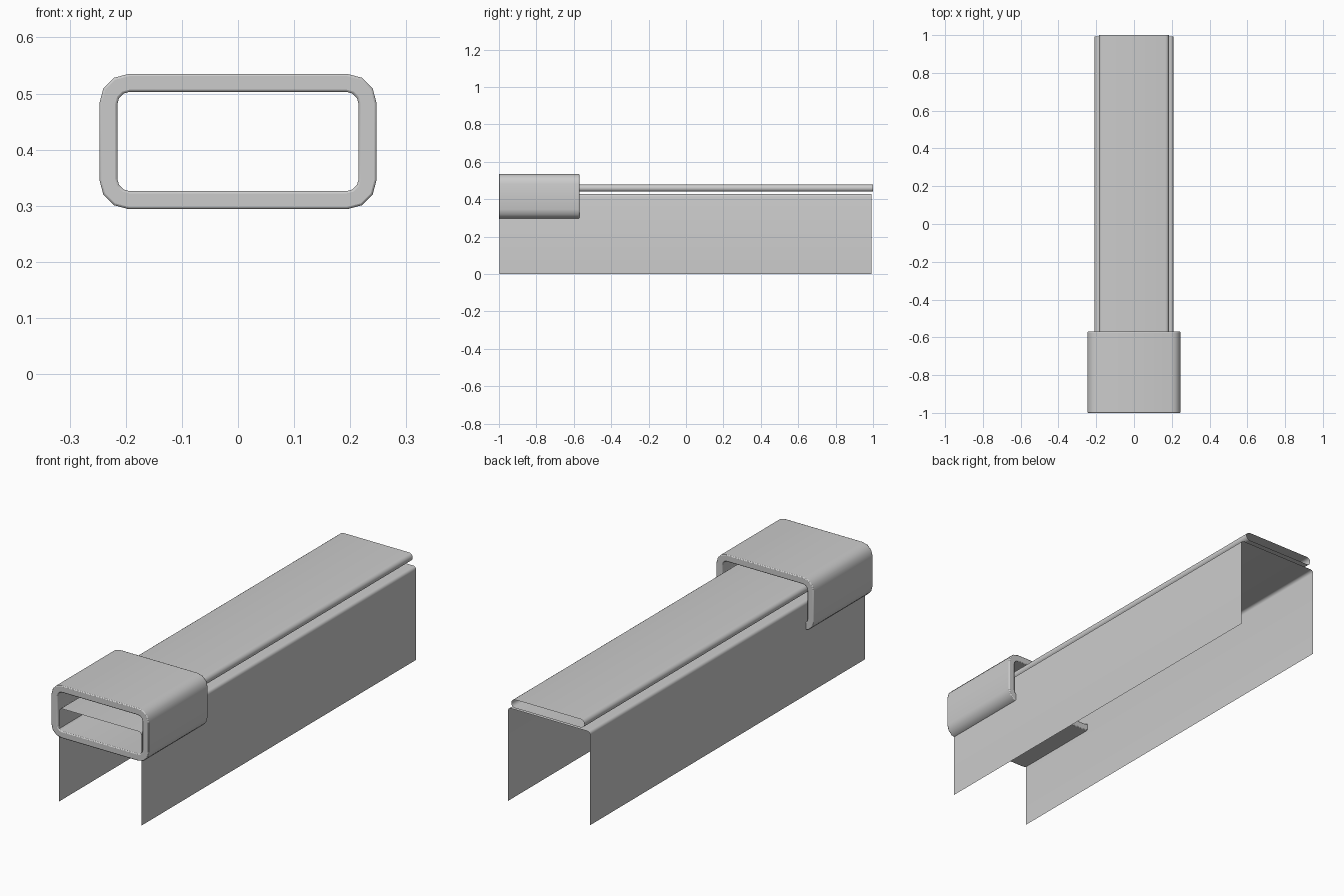
import bpy, bmesh, math

if "Cube" in bpy.data.objects:
    bpy.data.objects.remove(bpy.data.objects["Cube"])


def arc(cx, cz, r, a0, a1, n):
    """Points of an arc in the xz plane, angles in degrees."""
    return [(cx + r * math.cos(math.radians(a0 + (a1 - a0) * i / n)),
             cz + r * math.sin(math.radians(a0 + (a1 - a0) * i / n)))
            for i in range(n + 1)]


def rounded_rect(hx, z0, z1, r, n):
    """Closed rounded rectangle profile, counter-clockwise."""
    return (arc(hx - r, z1 - r, r, 0, 90, n) + arc(-hx + r, z1 - r, r, 90, 180, n)
            + arc(-hx + r, z0 + r, r, 180, 270, n) + arc(hx - r, z0 + r, r, 270, 360, n))


def strip(bm, profile, y0, y1, closed):
    """Sweep a profile along y as an open-ended shell; returns both end rows."""
    a = [bm.verts.new((x, y0, z)) for x, z in profile]
    b = [bm.verts.new((x, y1, z)) for x, z in profile]
    n = len(profile)
    for i in range(n if closed else n - 1):
        j = (i + 1) % n
        bm.faces.new((a[i], b[i], b[j], a[j]))
    return a, b


def finish(bm, name):
    bm.normal_update()
    mesh = bpy.data.meshes.new(name)
    bm.to_mesh(mesh)
    bm.free()
    ob = bpy.data.objects.new(name, mesh)
    bpy.context.collection.objects.link(ob)
    bpy.ops.object.select_all(action='DESELECT')
    ob.select_set(True)
    bpy.context.view_layer.objects.active = ob
    bpy.ops.object.shade_smooth_by_angle(angle=math.radians(40))
    return ob


# Channel cover: thin sheet with two side walls and rounded top corners
bm = bmesh.new()
hx, top, r = 0.208, 0.428, 0.014
profile = ([(hx, 0)] + arc(hx - r, top - r, r, 0, 90, 4)
           + arc(-hx + r, top - r, r, 90, 180, 4) + [(-hx, 0)])
strip(bm, profile, -0.997, 0.992, False)
finish(bm, "channel_cover")

# Top rail: flat open-ended tube with half-round sides
bm = bmesh.new()
r, zc, flat = 0.019, 0.459, 0.166
profile = arc(flat, zc, r, -90, 90, 8) + arc(-flat, zc, r, 90, 270, 8)
strip(bm, profile, -0.78, 1.0, True)
finish(bm, "top_rail")

# Sleeve: thick rounded band around the front end
bm = bmesh.new()
outer = strip(bm, rounded_rect(0.247, 0.294, 0.535, 0.052, 3), -1.0, -0.57, True)
inner = strip(bm, rounded_rect(0.215, 0.326, 0.503, 0.022, 3), -1.0, -0.57, True)
n = len(outer[0])
for o, i in zip(outer, inner):
    for k in range(n):
        m = (k + 1) % n
        bm.faces.new((o[k], o[m], i[m], i[k]))
bmesh.ops.recalc_face_normals(bm, faces=bm.faces)
sleeve = finish(bm, "front_sleeve")
bevel = sleeve.modifiers.new("soft_edges", 'BEVEL')
bevel.width = 0.004
bevel.segments = 2
bevel.limit_method = 'ANGLE'
bevel.angle_limit = math.radians(60)
